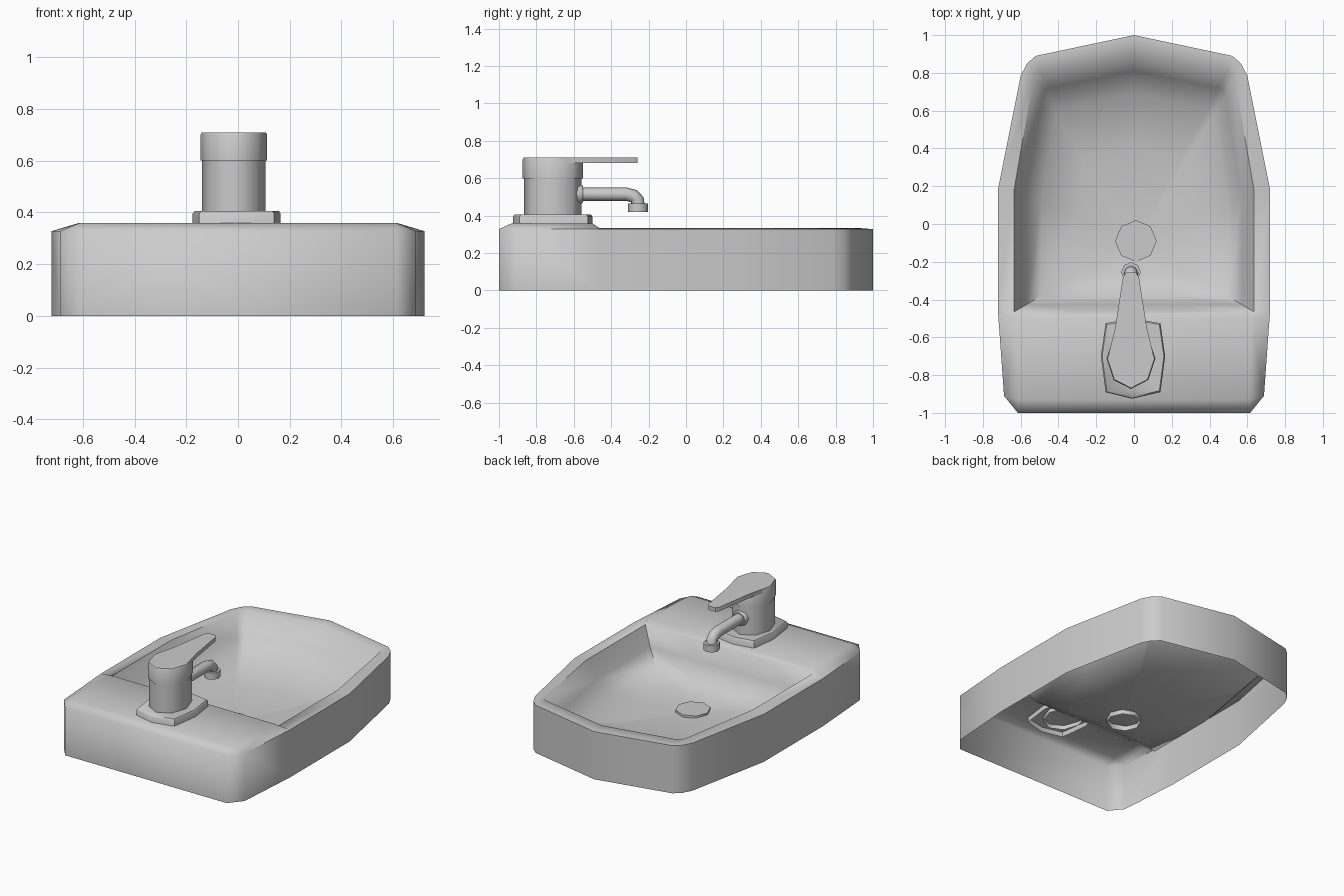
import bpy, bmesh, math
from mathutils import Vector

if "Cube" in bpy.data.objects:
    bpy.data.objects.remove(bpy.data.objects["Cube"])


def finish(name, bm, angle=40):
    bmesh.ops.remove_doubles(bm, verts=bm.verts, dist=1e-5)
    me = bpy.data.meshes.new(name)
    bm.to_mesh(me)
    bm.free()
    ob = bpy.data.objects.new(name, me)
    bpy.context.collection.objects.link(ob)
    bpy.ops.object.select_all(action='DESELECT')
    ob.select_set(True)
    bpy.context.view_layer.objects.active = ob
    bpy.ops.object.shade_smooth_by_angle(angle=math.radians(angle))
    return ob


def bridge(bm, a, b, closed=True):
    n = len(a)
    for i in range(n if closed else n - 1):
        j = (i + 1) % n
        bm.faces.new((a[i], a[j], b[j], b[i]))


def mirrored(half):
    # half runs from the tip (x = 0) down the +x side
    return [(-x, y, z) for x, y, z in reversed(half[1:])] + list(half)


def stack(name, rings, bottom=True, top=True, angle=40):
    bm = bmesh.new()
    vs = [[bm.verts.new(p) for p in r] for r in rings]
    for a, b in zip(vs, vs[1:]):
        bridge(bm, a, b)
    if bottom:
        bm.faces.new(vs[0][::-1])
    if top:
        bm.faces.new(vs[-1])
    bmesh.ops.recalc_face_normals(bm, faces=bm.faces)
    return finish(name, bm, angle)


def ellipse(cx, cy, rx, ry, z, n=8):
    return [(cx + rx * math.cos(2 * math.pi * i / n),
             cy + ry * math.sin(2 * math.pi * i / n), z) for i in range(n)]


# Sink shell: outer wall, rim, deck and bowl (open underneath)
outer = [(0, 1), (.52, .89), (.566, .85), (.6, .785), (.72, .185),
         (.72, -.465), (.688, -.91), (.615, -1)]
rim = [(0, .91, .335), (.5, .81, .335), (.525, .795, .335), (.535, .76, .335),
       (.635, .18, .335), (.635, -.465, .335)]
drain = Vector((.01, -.09, .045))

bm = bmesh.new()
add = lambda pts: [bm.verts.new(p) for p in pts]
low = add(mirrored([(x, y, 0) for x, y in outer]))
top = add(mirrored([(x, y, .328) for x, y in outer]))
bridge(bm, low, top)
rim_pts = mirrored(rim) + [(.3, -.465, .335), (-.3, -.465, .335)]
r0 = add(rim_pts)
left, right = r0[0], r0[10]
bridge(bm, top[2:-2], r0[:11], closed=False)
# raised deck
d1l, d1r, d2l, d2r = add([(-.62, -.5, .358), (.62, -.5, .358),
                          (-.61, -.93, .36), (.61, -.93, .36)])
for f in ((top[2], left, d1l), (top[1], top[2], d1l, d2l), (top[0], top[1], d2l),
          (top[-3], d1r, right), (top[-2], d2r, d1r, top[-3]), (top[-1], d2r, top[-2]),
          (top[-1], top[0], d2l, d2r), (d2r, d2l, d1l, d1r),
          (d1r, d1l, left, r0[12], r0[11], right)):
    bm.faces.new(f)
# bowl: rim rings pulled towards the drain and lowered
prev = r0
for f, z in ((.1, .21), (.22, .12), (.5, .068)):
    ring = []
    for p in rim_pts:
        q = Vector(p).lerp(drain, f)
        q.z = z
        ring.append(q)
    ring = add(ring)
    bridge(bm, prev, ring)
    prev = ring
c = bm.verts.new(drain)
for i in range(len(prev)):
    bm.faces.new((prev[i], prev[(i + 1) % len(prev)], c))
bmesh.ops.recalc_face_normals(bm, faces=bm.faces)
finish("sink_basin", bm, 66)

# Drain cap
stack("drain_cap", [ellipse(.01, -.09, .11, .11, .02), ellipse(.01, -.09, .11, .11, .066)],
      bottom=False, angle=50)

# Tap base plate, hollow and reaching through the deck
plate = [(.165, -.70), (.14, -.525), (-.01, -.5), (-.15, -.525),
         (-.175, -.70), (-.15, -.89), (-.01, -.925), (.14, -.89)]


def plate_ring(s, z):
    return [(-.005 + (x + .005) * s, -.71 + (y + .71) * s, z) for x, y in plate]


stack("tap_base", [plate_ring(1.0, .325), plate_ring(1.0, .395), plate_ring(.96, .405)],
      bottom=False, angle=50)

# Tap body and cap
CX, CY = -.016, -.712
stack("tap_body", [ellipse(CX, CY, .123, .153, .33), ellipse(CX, CY, .123, .153, .605)],
      bottom=False, angle=65)
stack("tap_cap", [ellipse(CX, CY, .129, .161, .6), ellipse(CX, CY, .129, .161, .7),
                  ellipse(CX, CY, .124, .156, .71)], angle=65)

# Lever handle
lever = [(.1, -.68), (.068, -.55), (.026, -.28), (.01, -.258),
         (-.042, -.258), (-.058, -.28), (-.1, -.55), (-.132, -.68)]
stack("lever_handle", [[(x, y, z) for x, y in lever] for z in (.682, .71)], angle=50)

# Spout: tube swept along a bent path in the yz plane
path = [(-.6, .515), (-.32, .515), (-.28, .505), (-.26, .485), (-.256, .45)]
rings = []
for i, p in enumerate(path):
    a, b = path[max(i - 1, 0)], path[min(i + 1, len(path) - 1)]
    t = Vector((b[0] - a[0], b[1] - a[1])).normalized()
    rings.append([(CX + .036 * math.cos(k * math.pi / 4),
                   p[0] - t.y * .036 * math.sin(k * math.pi / 4),
                   p[1] + t.x * .036 * math.sin(k * math.pi / 4)) for k in range(8)])
stack("spout", rings, angle=50)

# Spout collar and nozzle
collar = [[(x, y, z) for x, z, _ in ellipse(CX, .515, r, r, 0)]
          for y, r in ((-.6, .052), (-.56, .052), (-.551, .045))]
stack("spout_collar", collar, angle=50)
stack("nozzle", [ellipse(CX, -.256, .052, .054, .42), ellipse(CX, -.256, .052, .054, .466)],
      angle=50)
